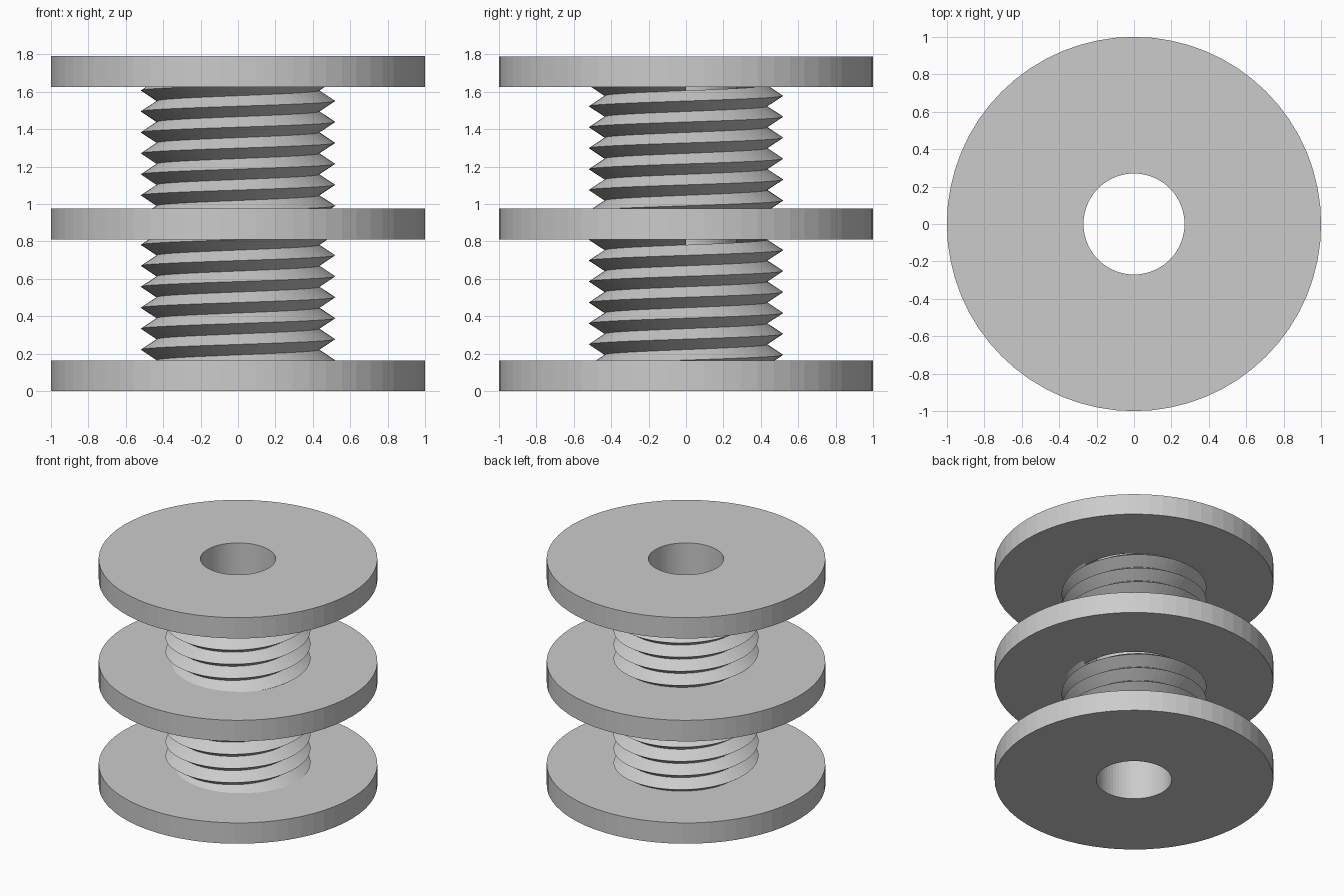
import bpy, bmesh, math

if "Cube" in bpy.data.objects:
    bpy.data.objects.remove(bpy.data.objects["Cube"])

SEG = 64
BORE, ROOT, CREST, RIM = 0.27, 0.435, 0.52, 1.0
PITCH = 0.112
FLANGES = [(0.0, 0.165), (0.81, 0.977), (1.625, 1.79)]

grey = bpy.data.materials.new("light grey metal")
grey.diffuse_color = (0.6, 0.6, 0.6, 1)
grey.use_nodes = True
grey.node_tree.nodes["Principled BSDF"].inputs["Base Color"].default_value = grey.diffuse_color


def add_object(name, bm):
    bmesh.ops.remove_doubles(bm, verts=bm.verts, dist=1e-5)
    mesh = bpy.data.meshes.new(name)
    bm.to_mesh(mesh)
    bm.free()
    mesh.materials.append(grey)
    obj = bpy.data.objects.new(name, mesh)
    bpy.context.collection.objects.link(obj)
    return obj


def lathe(bm, profile):
    rings = []
    for r, z in profile:
        rings.append([bm.verts.new((r * math.cos(2 * math.pi * i / SEG),
                                    r * math.sin(2 * math.pi * i / SEG), z))
                      for i in range(SEG)])
    for a, b in zip(rings, rings[1:]):
        for i in range(SEG):
            j = (i + 1) % SEG
            bm.faces.new((a[i], a[j], b[j], b[i]))


def flange(name, z0, z1, lower_in, upper_in):
    bm = bmesh.new()
    lathe(bm, [(lower_in, z0), (RIM, z0), (RIM, z1), (upper_in, z1)])
    return add_object(name, bm)


def thread(name, z0, z1, crest_z):
    """Right-handed V thread, trimmed flush with the flanges."""
    bm = bmesh.new()
    count = int((z1 - z0) / PITCH) * 2 + 8
    start = crest_z - PITCH * (math.ceil((crest_z - z0) / PITCH) + 2)
    cols = []
    for i in range(SEG + 1):
        a = 2 * math.pi * i / SEG
        col = []
        for k in range(count):
            r = CREST if k % 2 == 0 else ROOT
            z = start + k * PITCH / 2 + PITCH * i / SEG
            col.append(bm.verts.new((r * math.cos(a), r * math.sin(a), z)))
        cols.append(col)
    for c, d in zip(cols, cols[1:]):
        for k in range(count - 1):
            bm.faces.new((c[k], d[k], d[k + 1], c[k + 1]))
    for z, n in ((z0, -1), (z1, 1)):
        bmesh.ops.bisect_plane(bm, geom=bm.verts[:] + bm.edges[:] + bm.faces[:],
                               plane_co=(0, 0, z), plane_no=(0, 0, n),
                               clear_outer=True)
    return add_object(name, bm)


# Three discs
flange("bottom_flange", *FLANGES[0], BORE, ROOT)
flange("middle_flange", *FLANGES[1], ROOT, ROOT)
flange("top_flange", *FLANGES[2], ROOT, BORE)

# Threaded necks between the discs
thread("lower_thread", FLANGES[0][1], FLANGES[1][0], 0.278)
thread("upper_thread", FLANGES[1][1], FLANGES[2][0], 1.103)

# Through bore, facing inward
bm = bmesh.new()
lathe(bm, [(BORE, FLANGES[2][1]), (BORE, 0)])
add_object("bore_wall", bm)
